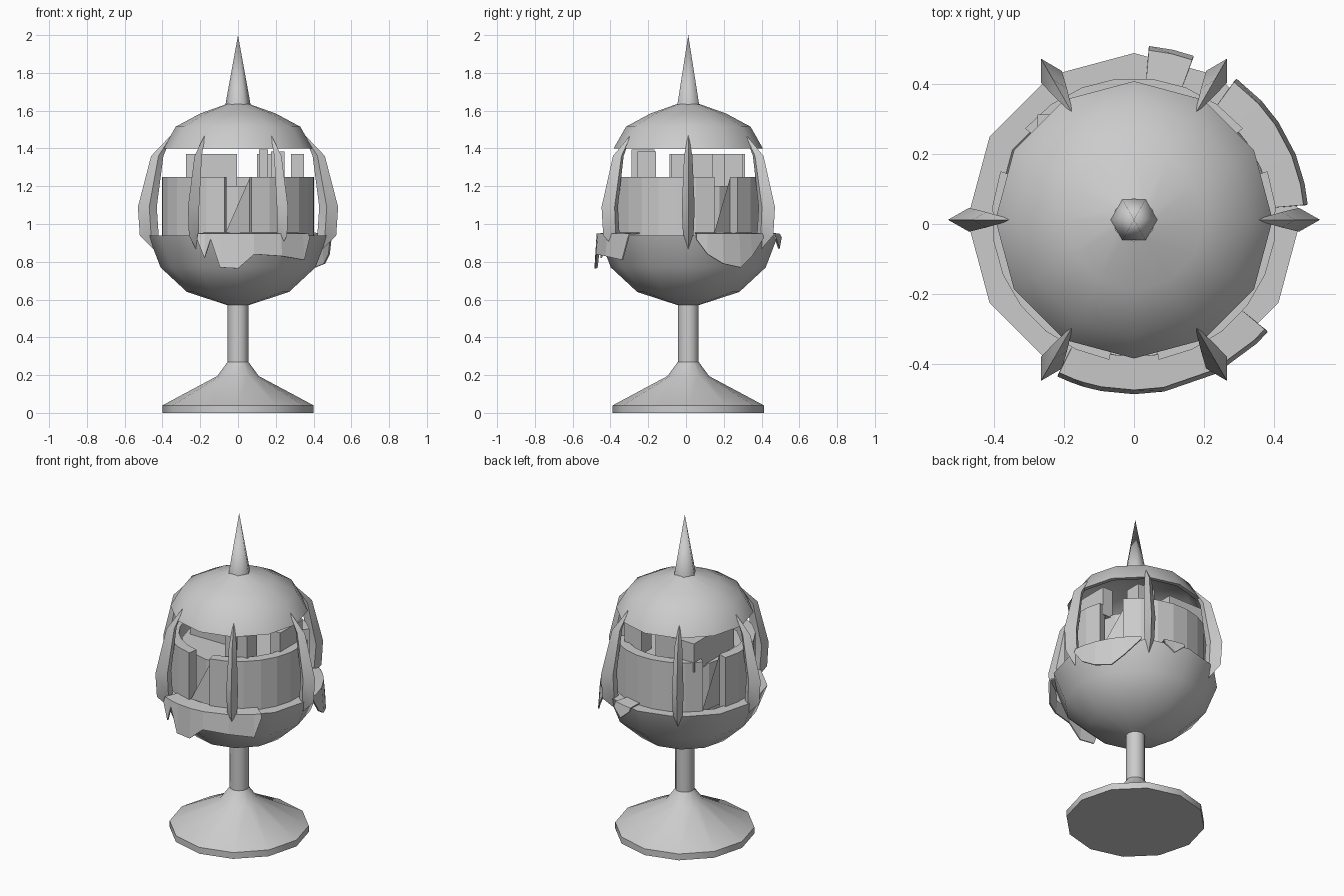
import bpy
import bmesh
import math
from mathutils import Matrix, Vector

CENTER_Y = 0.012
cube = bpy.data.objects.get("Cube")
if cube:
    bpy.data.objects.remove(cube, do_unlink=True)

stone = bpy.data.materials.new("light grey")
stone.use_nodes = True
GREY = (0.6, 0.6, 0.6, 1)
stone.diffuse_color = GREY
stone.node_tree.nodes["Principled BSDF"].inputs["Base Color"].default_value = GREY


def polar(r, deg, z):
    a = math.radians(deg)
    return Vector((r * math.cos(a), r * math.sin(a), z))


def finish(name, bm, smooth=None, recalc=True):
    """Turn a bmesh into a named object."""
    if recalc:
        bmesh.ops.recalc_face_normals(bm, faces=bm.faces)
    mesh = bpy.data.meshes.new(name)
    bm.to_mesh(mesh)
    bm.free()
    mesh.materials.append(stone)
    ob = bpy.data.objects.new(name, mesh)
    ob.location.y = CENTER_Y
    bpy.context.collection.objects.link(ob)
    if smooth:
        bpy.ops.object.select_all(action='DESELECT')
        ob.select_set(True)
        bpy.context.view_layer.objects.active = ob
        bpy.ops.object.shade_smooth_by_angle(angle=math.radians(smooth))
    return ob


def lathe(name, profile, sides=12, smooth=50):
    """Revolve a (radius, height) profile, with points where radius is zero."""
    bm = bmesh.new()
    rings = []
    for r, z in profile:
        if r == 0:
            rings.append([bm.verts.new((0, 0, z))] * sides)
        else:
            rings.append([bm.verts.new(polar(r, 360 * i / sides, z)) for i in range(sides)])
    for a, b in zip(rings, rings[1:]):
        for i in range(sides):
            j = (i + 1) % sides
            corners = list(dict.fromkeys((a[i], a[j], b[j], b[i])))
            if len(corners) > 2:
                bm.faces.new(corners)
    return finish(name, bm, smooth)


# Foot, stem, bowl and flat rim
lathe("foot", [(0, 0), (0.4, 0), (0.4, 0.04), (0.11, 0.195), (0.055, 0.27), (0, 0.27)])
lathe("stem", [(0.055, 0.26), (0.055, 0.58)])
lathe("bowl", [(0, 0.57), (0.055, 0.57), (0.27, 0.64), (0.41, 0.77), (0.475, 0.94),
               (0.40, 0.94), (0.37, 0.90), (0, 0.90)])

# Flared roof and its spire
lathe("roof", [(0.06, 1.635), (0.2, 1.585), (0.33, 1.515), (0.395, 1.4),
               (0.37, 1.4), (0.31, 1.49), (0, 1.58)], smooth=65)
lathe("spire", [(0.067, 1.63), (0, 2.0)], sides=6, smooth=65)

# Curved claws around the cage: height, inner radius, outer radius, half width
CLAW = [(1.36, 0.395, 0.46, 0.022), (1.09, 0.43, 0.53, 0.034), (0.94, 0.42, 0.52, 0.028)]
for k in range(6):
    bm = bmesh.new()
    top = bm.verts.new((0.345, 0, 1.48))
    low = bm.verts.new((0.40, 0, 0.82))
    rings = []
    for z, inner, outer, w in CLAW:
        mid = inner * 0.6 + outer * 0.4
        rings.append([bm.verts.new(p) for p in
                      ((outer, 0, z), (mid, w, z), (inner, 0, z), (mid, -w, z))])
    for i in range(4):
        j = (i + 1) % 4
        bm.faces.new((top, rings[0][i], rings[0][j]))
        bm.faces.new((low, rings[-1][j], rings[-1][i]))
        for a, b in zip(rings, rings[1:]):
            bm.faces.new((a[i], b[i], b[j], a[j]))
    bmesh.ops.rotate(bm, verts=bm.verts, matrix=Matrix.Rotation(math.radians(60 * k), 3, 'Z'))
    finish("claw_%d" % (k + 1), bm, 35)

# Inner wall: three curved sections with an opening between each
for k in range(3):
    bm = bmesh.new()
    columns = []
    for step in range(8):
        deg = -80 + 120 * k + step * 100 / 7
        columns.append([bm.verts.new(polar(r, deg, z)) for r, z in
                        ((0.405, 0.92), (0.405, 1.25), (0.345, 1.25), (0.345, 0.92))])
    for a, b in zip(columns, columns[1:]):
        for i in range(4):
            j = (i + 1) % 4
            bm.faces.new((a[i], b[i], b[j], a[j]))
    bm.faces.new(columns[0])
    bm.faces.new(columns[-1])
    # Slanted broken slab across the opening
    edge = -100 + 120 * k
    slab = [bm.verts.new(polar(r, d, z)) for r, d, z in
            ((0.40, edge - 1, 0.93), (0.34, edge + 21, 0.93), (0.34, edge + 21, 1.25))]
    bm.faces.new(slab)
    finish("wall_section_%d" % (k + 1), bm)

lathe("inner_core", [(0, 0.89), (0.33, 0.89), (0.33, 1.2), (0, 1.2)], sides=12, smooth=None)


def block(name, center, size):
    bm = bmesh.new()
    bmesh.ops.create_cube(bm, size=1)
    bmesh.ops.scale(bm, vec=size, verts=bm.verts)
    bmesh.ops.translate(bm, vec=center, verts=bm.verts)
    finish(name, bm)


# Upright blocks rising between the wall and the roof
block("left_block", (-0.14, 0.1, 1.28), (0.27, 0.4, 0.18))
block("post_a", (0.135, -0.24, 1.3), (0.05, 0.12, 0.19))
block("post_b", (0.21, -0.22, 1.29), (0.07, 0.1, 0.19))
block("post_c", (0.315, 0.02, 1.28), (0.07, 0.22, 0.18))
block("post_d", (0.16, 0.24, 1.28), (0.12, 0.1, 0.18))


def drip(name, columns):
    """Thin sheet lying on the rim and hanging outside; columns are (angle, low edge)."""
    bm = bmesh.new()
    rows = []
    for deg, low in columns:
        rows.append([bm.verts.new(polar(r, deg, z)) for r, z in
                     ((0.39, 0.955), (0.485, 0.95), (0.497, low))])
    for a, b in zip(rows, rows[1:]):
        for i in range(2):
            bm.faces.new((a[i], a[i + 1], b[i + 1], b[i]))
    ob = finish(name, bm)
    thick = ob.modifiers.new("thickness", 'SOLIDIFY')
    thick.thickness = 0.008


drip("front_drip", [(-116, 0.92), (-111, 0.82), (-107, 0.92), (-101, 0.77), (-90, 0.765),
                    (-80, 0.84), (-62, 0.83), (-45, 0.81), (-40, 0.93)])
drip("left_drip", [(5, 0.92), (12, 0.84), (22, 0.79), (34, 0.77), (43, 0.83), (54, 0.93)])
drip("back_drip", [(70, 0.92), (77, 0.87), (85, 0.93)])
